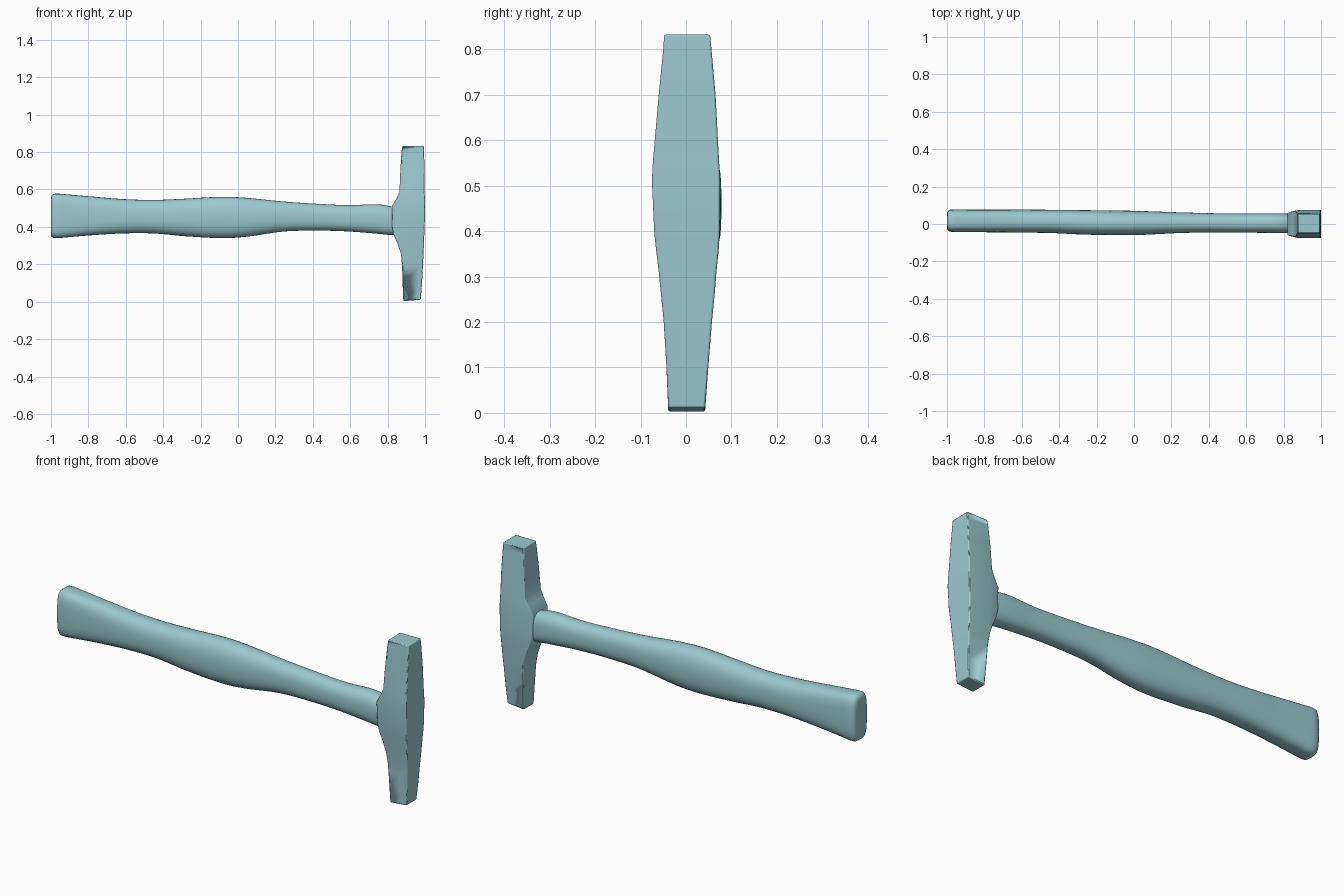
import bpy, bmesh, math

teal = bpy.data.materials.new("pale teal")
teal.diffuse_color = (0.33, 0.59, 0.63, 1)


def loft(name, rings, angle):
    """Skin a list of closed rings, cap both ends."""
    bm = bmesh.new()
    loops = [[bm.verts.new(p) for p in ring] for ring in rings]
    n = len(loops[0])
    for a, b in zip(loops, loops[1:]):
        for i in range(n):
            j = (i + 1) % n
            bm.faces.new((a[i], a[j], b[j], b[i]))
    bm.faces.new(loops[0][::-1])
    bm.faces.new(loops[-1])
    bmesh.ops.recalc_face_normals(bm, faces=bm.faces[:])
    me = bpy.data.meshes.new(name)
    bm.to_mesh(me)
    bm.free()
    me.materials.append(teal)
    ob = bpy.data.objects.new(name, me)
    bpy.context.collection.objects.link(ob)
    bpy.ops.object.select_all(action='DESELECT')
    ob.select_set(True)
    bpy.context.view_layer.objects.active = ob
    bpy.ops.object.shade_smooth_by_angle(angle=math.radians(angle))
    return ob


def smooth(rows, steps):
    """Catmull-Rom interpolation of section tables."""
    out = []
    for k in range(len(rows) - 1):
        p0, p1 = rows[max(k - 1, 0)], rows[k]
        p2, p3 = rows[k + 1], rows[min(k + 2, len(rows) - 1)]
        for s in range(steps):
            t = s / steps
            out.append([0.5 * (2 * b + (c - a) * t + (2 * a - 5 * b + 4 * c - d) * t ** 2
                               + (3 * b - a - 3 * c + d) * t ** 3)
                        for a, b, c, d in zip(p0, p1, p2, p3)])
    return out + [rows[-1]]


def oval(x, zb, zt, yb, yt, power):
    """Superellipse section across the handle."""
    ring = []
    for i in range(32):
        a = 2 * math.pi * i / 32
        c, s = math.cos(a), math.sin(a)
        u = math.copysign(abs(c) ** (2 / power), c)
        v = math.copysign(abs(s) ** (2 / power), s)
        ring.append((x, (yb + yt) / 2 + u * (yt - yb) / 2, (zb + zt) / 2 + v * (zt - zb) / 2))
    return ring


# Handle: x, z bottom, z top, y low, y high, squareness
body = [
    (-0.96, 0.340, 0.578, -0.043, 0.078, 3.6),
    (-0.80, 0.354, 0.564, -0.044, 0.077, 3.0),
    (-0.62, 0.365, 0.549, -0.046, 0.077, 2.6),
    (-0.45, 0.365, 0.544, -0.048, 0.076, 2.4),
    (-0.28, 0.350, 0.551, -0.056, 0.074, 2.4),
    (-0.09, 0.340, 0.561, -0.060, 0.072, 2.4),
    (0.05, 0.348, 0.555, -0.058, 0.069, 2.4),
    (0.25, 0.376, 0.535, -0.048, 0.062, 2.4),
    (0.45, 0.380, 0.522, -0.045, 0.057, 2.4),
    (0.60, 0.375, 0.516, -0.046, 0.056, 2.4),
    (0.74, 0.364, 0.521, -0.048, 0.057, 2.5),
    (0.83, 0.356, 0.508, -0.048, 0.055, 2.6),
    (0.90, 0.360, 0.500, -0.045, 0.050, 2.6),
]
butt = [
    (-1.0, 0.358, 0.556, -0.022, 0.056, 3.4),
    (-0.996, 0.347, 0.569, -0.033, 0.068, 3.5),
    (-0.985, 0.340, 0.577, -0.041, 0.076, 3.6),
]
loft("handle", [oval(*r) for r in butt + smooth(body, 5)], 40)

# Head: z, x of the neck side, x of the top side, y low, y high
head = [
    (0.003, 0.884, 0.977, -0.039, 0.042),
    (0.10, 0.880, 0.984, -0.043, 0.049),
    (0.20, 0.877, 0.989, -0.049, 0.057),
    (0.26, 0.870, 0.992, -0.055, 0.063),
    (0.31, 0.853, 0.994, -0.060, 0.067),
    (0.36, 0.831, 0.996, -0.066, 0.072),
    (0.40, 0.824, 0.998, -0.070, 0.074),
    (0.51, 0.822, 1.000, -0.075, 0.075),
    (0.55, 0.847, 0.999, -0.073, 0.073),
    (0.585, 0.863, 0.998, -0.070, 0.071),
    (0.70, 0.868, 0.997, -0.060, 0.065),
    (0.80, 0.874, 0.995, -0.050, 0.056),
    (0.832, 0.878, 0.993, -0.048, 0.053),
]
rings = []
for z, xl, xr, yb, yt in head:
    xm = max(xl + 0.004, 0.878)          # where the neck starts to narrow
    k = 1 - min(0.18, (xm - xl) * 3.5)
    # the lower end is cut slightly aslant
    lift = 0.008 if z < 0.05 else 0
    rings.append([(xr, yb, z + lift), (xr, yt, z + lift), (xm, yt, z),
                  (xl, yt * k, z), (xl, yb * k, z), (xm, yb, z)])
ob = loft("hammer_head", rings, 35)
bev = ob.modifiers.new("soft edges", 'BEVEL')
bev.width = 0.010
bev.segments = 2
bev.limit_method = 'ANGLE'
bev.angle_limit = math.radians(50)
